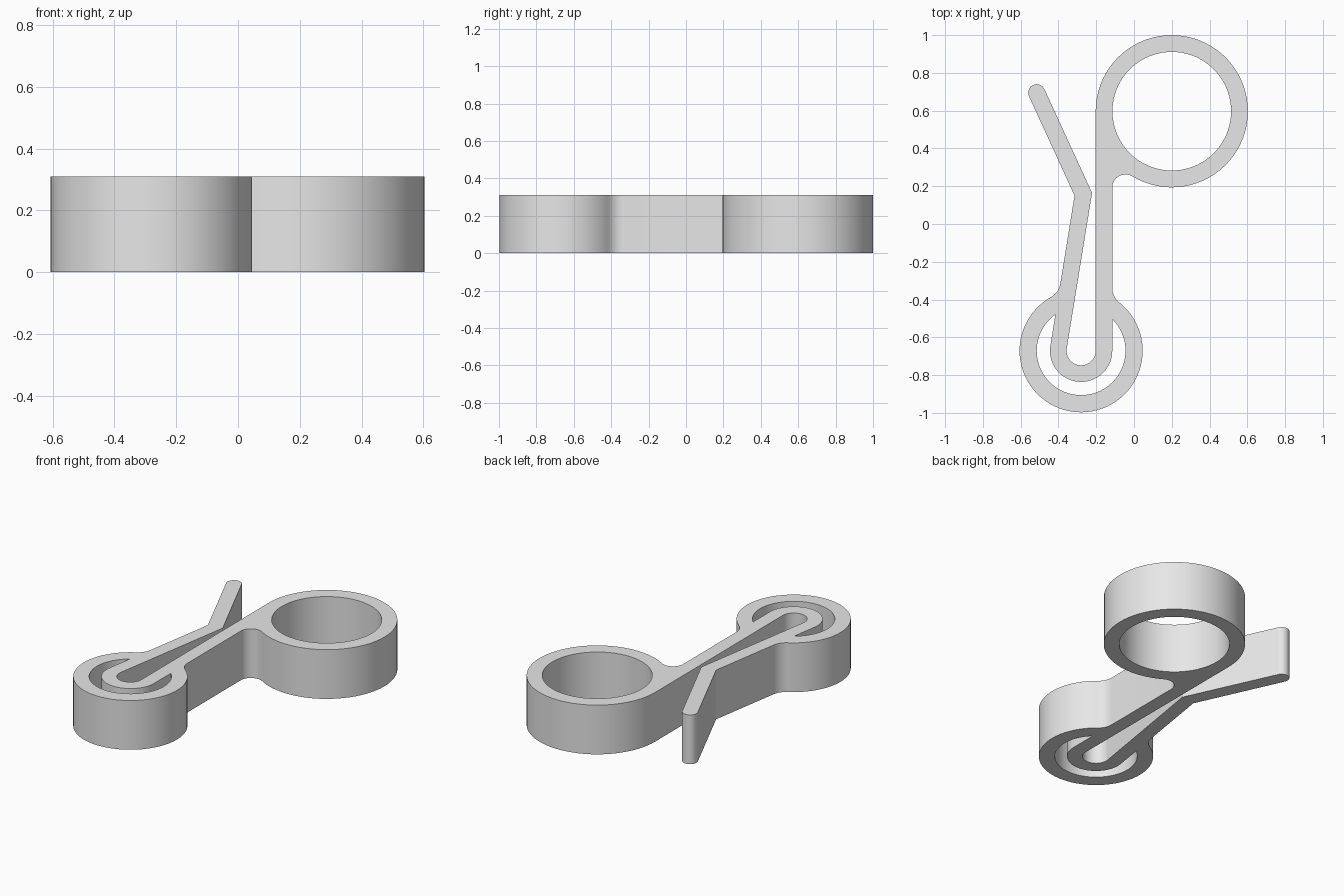
import bpy, bmesh, math
from mathutils import Vector

if "Cube" in bpy.data.objects:
    bpy.data.objects.remove(bpy.data.objects["Cube"])

HEIGHT = 0.31
HUB = Vector((-0.28, -0.671))        # centre of the spring end
HUB_R, HUB_HOLE = 0.326, 0.235       # spring ring, outer and inner
U_OUT, U_IN = 0.165, 0.077           # inner U bend
LOOP = Vector((0.2, 0.597))          # centre of the finger ring
LOOP_R, LOOP_HOLE = 0.403, 0.314
SPINE_R = HUB.x + U_OUT              # right side of the straight spine
TILT = 9.16                          # lean of the moving arm, degrees


def arc(c, r, a0, a1):
    """Points along an arc, angles in degrees."""
    n = max(4, round(abs(a1 - a0) / 5))
    angles = [math.radians(a0 + (a1 - a0) * i / n) for i in range(n + 1)]
    return [(c[0] + r * math.cos(a), c[1] + r * math.sin(a)) for a in angles]


def fillet(offset, ring_r, r):
    """Centre offset and angle of a fillet between a line and a ring."""
    h = offset + r
    d = math.sqrt((ring_r + r) ** 2 - h ** 2)
    return h, d, math.degrees(math.atan2(d, h))


def add_loop(bm, pts):
    verts = [bm.verts.new((x, y, 0)) for x, y in pts]
    for a, b in zip(verts, verts[1:] + verts[:1]):
        bm.edges.new((a, b))


# Fillets where the spine and the arm meet the rings
RF, LF = 0.1, 0.07
h, d, hub_a = fillet(U_OUT, HUB_R, RF)
t = math.radians(TILT)
right_c = HUB + Vector((h, d))
left_c = HUB + Vector((-h * math.cos(t) + d * math.sin(t),
                       d * math.cos(t) + h * math.sin(t)))
lx = LOOP.x - SPINE_R - LF
ly = math.sqrt((LOOP_R + LF) ** 2 - lx ** 2)
loop_a = math.degrees(math.atan2(ly, lx))

# Outer outline, including the open slot between arm and spine
outline = (
    arc(HUB, HUB_R, 180 - hub_a - TILT, 360 + hub_a)              # spring ring
    + arc(right_c, RF, 180 + hub_a, 180)                          # right fillet
    + arc((SPINE_R + LF, LOOP.y - ly), LF, 180, loop_a)           # upper fillet
    + arc(LOOP, LOOP_R, 180 + loop_a, 540)                        # finger ring
    + arc(HUB, U_IN, 0, -180 - TILT)                              # slot bottom
    + [(-0.222, 0.165)]                                           # arm bend
    + arc((-0.515, 0.695), 0.045, 24.5, 204.5)                    # arm tip
    + [(-0.315, 0.15)]
    + arc(left_c, RF, -TILT, -hub_a - TILT)                       # left fillet
)

# Crescent opening around the U bend
tip = math.degrees(math.acos(U_OUT / HUB_HOLE))
crescent = (arc(HUB, HUB_HOLE, 180 - tip - TILT, 360 + tip)
            + arc(HUB, U_OUT, 0, -180 - TILT))

# Fill the profile and extrude it
bm = bmesh.new()
for pts in (outline, crescent, arc(LOOP, LOOP_HOLE, 0, 360)):
    add_loop(bm, pts)
bmesh.ops.remove_doubles(bm, verts=bm.verts[:], dist=0.0005)
bmesh.ops.triangle_fill(bm, use_beauty=True, use_dissolve=False,
                        edges=bm.edges[:], normal=(0, 0, 1))
ext = bmesh.ops.extrude_face_region(bm, geom=bm.faces[:], use_keep_orig=True)
top = [g for g in ext["geom"] if isinstance(g, bmesh.types.BMVert)]
bmesh.ops.translate(bm, verts=top, vec=(0, 0, HEIGHT))
bmesh.ops.recalc_face_normals(bm, faces=bm.faces[:])

mesh = bpy.data.meshes.new("clip_body")
bm.to_mesh(mesh)
bm.free()
body = bpy.data.objects.new("clip_body", mesh)
bpy.context.collection.objects.link(body)

grey = bpy.data.materials.new("light grey")
grey.diffuse_color = (0.8, 0.8, 0.8, 1)
grey.use_nodes = True
grey.node_tree.nodes["Principled BSDF"].inputs["Base Color"].default_value = grey.diffuse_color
mesh.materials.append(grey)

bpy.context.view_layer.objects.active = body
body.select_set(True)
bpy.ops.object.shade_smooth_by_angle(angle=math.radians(25))
